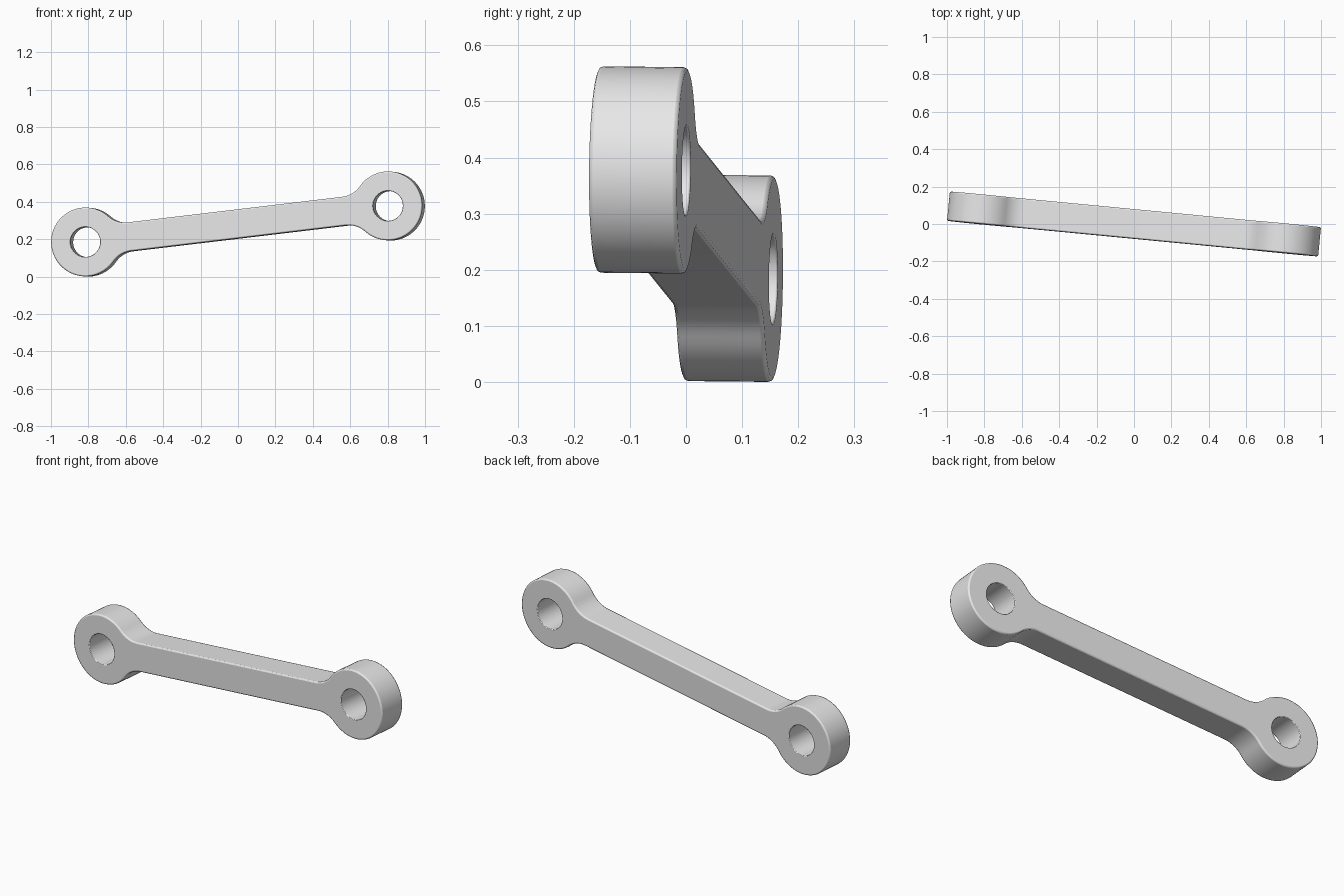
import bpy, bmesh, math
from mathutils import Matrix, Vector

if "Cube" in bpy.data.objects:
    bpy.data.objects.remove(bpy.data.objects["Cube"])

EYE_R, BORE_R = 0.184, 0.08      # ring eye and its bore
HALF_W, HALF_T = 0.077, 0.0785   # bar half height, half thickness
FILLET_R = 0.135                 # blend between bar and eye
EDGE = 0.007                     # softened edge
RISE = 0.2813                    # centre height

# Tilted frame: along the bar, through the thickness, and across
span = Vector((1.618, -0.155, 0.193))
half_span = span.length / 2
along = span.normalized()
through = Vector((0.0967, 0.995, -0.01))
through = (through - along * through.dot(along)).normalized()
across = along.cross(through)

drop = HALF_W + FILLET_R
reach = math.sqrt((EYE_R + FILLET_R) ** 2 - drop ** 2)
phi = math.atan2(drop, reach)


def arc(cx, cz, r, a0, a1, n):
    return [(cx + r * math.cos(a0 + (a1 - a0) * i / n),
             cz + r * math.sin(a0 + (a1 - a0) * i / n)) for i in range(n + 1)]


def outline(d):
    """Link silhouette inset by d: one end, then its half turn."""
    fx = half_span - reach
    end = arc(fx, -drop, FILLET_R + d, math.pi / 2, phi, 10)
    end += arc(half_span, 0, EYE_R - d, phi - math.pi, math.pi - phi, 56)[1:-1]
    end += arc(fx, drop, FILLET_R + d, -phi, -math.pi / 2, 10)
    return end + [(-x, -z) for x, z in end]


def bore(cx, d):
    return arc(cx, 0, BORE_R + d, 0, 2 * math.pi, 48)[:-1]


def wall(bm, shape, e):
    """Skin a closed shape through the thickness with rounded rims."""
    k = 1 - math.sqrt(0.5)
    steps = [(e, -HALF_T), (e * k, -HALF_T + e * k), (0, -HALF_T + e)]
    steps += [(d, -y) for d, y in reversed(steps)]
    loops = [[bm.verts.new((x, y, z)) for x, z in shape(d)] for d, y in steps]
    for a, b in zip(loops, loops[1:]):
        for i in range(len(a)):
            j = (i + 1) % len(a)
            bm.faces.new((a[i], a[j], b[j], b[i]))
    rims = []
    for s in (0, 2, 3, 5):
        ring = loops[s]
        edges = [bm.edges.get((ring[i - 1], ring[i])) for i in range(len(ring))]
        for ed in edges:
            ed.smooth = False
        if s in (0, 5):
            rims.append(edges)
    return rims


bm = bmesh.new()
# Outer wall and the two bores
rims = [wall(bm, outline, EDGE)]
for side in (-half_span, half_span):
    rims.append(wall(bm, lambda d, c=side: bore(c, d), 0.003))
# Flat front and back faces around the bores
for cap in (0, 1):
    bmesh.ops.triangle_fill(bm, use_beauty=True,
                            edges=[ed for r in rims for ed in r[cap]])
bmesh.ops.recalc_face_normals(bm, faces=bm.faces[:])
for f in bm.faces:
    f.smooth = True

# Lean the link into place
frame = Matrix((along, through, across)).transposed().to_4x4()
bm.transform(Matrix.Translation((0, 0, RISE)) @ frame)

mesh = bpy.data.meshes.new("connecting_link")
bm.to_mesh(mesh)
bm.free()
grey = bpy.data.materials.new("light grey metal")
grey.diffuse_color = (0.8, 0.8, 0.8, 1)
grey.use_nodes = True
grey.node_tree.nodes["Principled BSDF"].inputs["Base Color"].default_value = grey.diffuse_color
mesh.materials.append(grey)
link = bpy.data.objects.new("connecting_link", mesh)
bpy.context.collection.objects.link(link)
